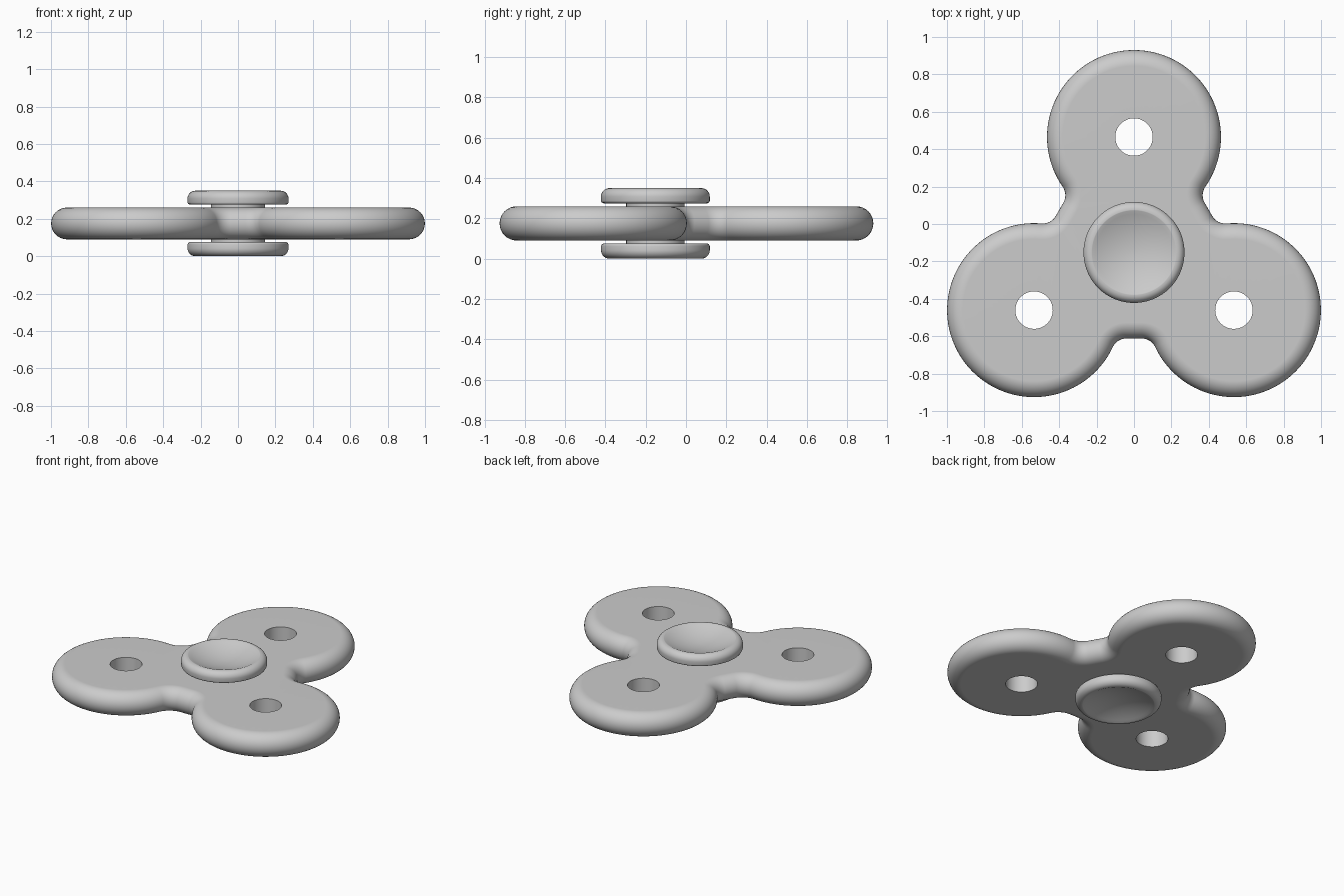
import bpy, bmesh
from math import sin, cos, pi, radians, sqrt
from mathutils import Vector, Matrix

cube = bpy.data.objects.get("Cube")
if cube:
    bpy.data.objects.remove(cube, do_unlink=True)

grey = bpy.data.materials.new("light_grey")
grey.use_nodes = True
grey.diffuse_color = (0.6, 0.6, 0.6, 1)
grey.node_tree.nodes["Principled BSDF"].inputs["Base Color"].default_value = (0.6, 0.6, 0.6, 1)

CENTRE = Vector((0, -0.152, 0))
MID_Z = 0.175           # mid height, the model mirrors about it
HALF = 0.085            # half thickness and edge radius of the body
LOBE_DIST, LOBE_R = 0.617, 0.465
WAIST, FILLET = 0.46, 0.08
HOLE_R = 0.1


def finish(name, bm):
    bmesh.ops.recalc_face_normals(bm, faces=bm.faces)
    mesh = bpy.data.meshes.new(name)
    bm.to_mesh(mesh)
    bm.free()
    mesh.materials.append(grey)
    obj = bpy.data.objects.new(name, mesh)
    bpy.context.collection.objects.link(obj)
    obj.location = CENTRE
    bpy.ops.object.select_all(action='DESELECT')
    obj.select_set(True)
    bpy.context.view_layer.objects.active = obj
    bpy.ops.object.shade_smooth_by_angle(angle=radians(40))
    obj.modifiers.new("even_shading", 'WEIGHTED_NORMAL').keep_sharp = True
    return obj


def polar(angle, r=1.0):
    return Vector((cos(angle) * r, sin(angle) * r, 0))


def arc(centre, r, start, end, steps, side, last=False):
    """Points on an arc paired with their outward normals."""
    count = steps + 1 if last else steps
    angles = [start + (end - start) * i / steps for i in range(count)]
    return [(centre + polar(a, r), polar(a) * side) for a in angles]


def add_ring(bm, points):
    return [bm.verts.new(p) for p in points]


def bridge(bm, a, b):
    for i in range(len(a)):
        j = (i + 1) % len(a)
        bm.faces.new((a[i], a[j], b[j], b[i]))


def ring_edges(bm, ring):
    return [bm.edges.get((ring[i - 1], ring[i])) for i in range(len(ring))]


# Outline of one lobe and the filleted waist after it
n, t = polar(pi / 3), polar(pi / 3 + pi / 2)
lobe = Vector((LOBE_DIST, 0, 0))
rise = WAIST + FILLET - lobe.dot(n)
slide = -lobe.dot(t) - sqrt((LOBE_R + FILLET) ** 2 - rise ** 2)
f1 = n * (WAIST + FILLET) - t * slide
f2 = n * (WAIST + FILLET) + t * slide
phi = Vector((1, 0)).angle_signed((f1 - lobe).to_2d()) * -1
inward = pi / 3 + pi
third = arc(lobe, LOBE_R, -phi, phi, 72, 1)
third += arc(f1, FILLET, phi + pi, inward, 12, -1, last=True)
third += arc(f2, FILLET, inward, 2 * inward - phi - pi, 12, -1)
turns = [Matrix.Rotation(pi / 2 + k * 2 * pi / 3, 3, 'Z') for k in range(3)]
outline = [(m @ p, m @ q) for m in turns for p, q in third]

# Three-lobed body with a fully rounded edge and a hole in each lobe
bm = bmesh.new()
rings = []
for j in range(17):
    a = -pi / 2 + pi * j / 16
    inset, z = HALF * (1 - cos(a)), MID_Z + HALF * sin(a)
    rings.append(add_ring(bm, [p - q * inset + Vector((0, 0, z)) for p, q in outline]))
for low, high in zip(rings, rings[1:]):
    bridge(bm, low, high)
rims = {-1: ring_edges(bm, rings[0]), 1: ring_edges(bm, rings[-1])}
for m in turns:
    pair = []
    for s in (-1, 1):
        up = Vector((0, 0, MID_Z + s * HALF))
        pair.append(add_ring(bm, [m @ lobe + polar(2 * pi * i / 64, HOLE_R) + up for i in range(64)]))
    bridge(bm, *pair)
    rims[-1] += ring_edges(bm, pair[0])
    rims[1] += ring_edges(bm, pair[1])
for edges in rims.values():
    bmesh.ops.triangle_fill(bm, use_beauty=True, edges=edges)
finish("body", bm)


def lathe(name, profile, flip=False):
    """Spin a (radius, height above mid) profile about the vertical axis."""
    bm = bmesh.new()
    sign = -1 if flip else 1
    verts = [bm.verts.new((r, 0, MID_Z + sign * z)) for r, z in profile]
    edges = [bm.edges.new(pair) for pair in zip(verts, verts[1:])]
    bmesh.ops.spin(bm, geom=verts + edges, cent=(0, 0, 0), axis=(0, 0, 1),
                   angle=2 * pi, steps=96, use_duplicate=False)
    bmesh.ops.remove_doubles(bm, verts=bm.verts, dist=1e-5)
    return finish(name, bm)


# Hub joining the two finger caps
lathe("hub", [(0, -0.1), (0.145, -0.1), (0.145, 0.1), (0, 0.1)])

# Finger caps: small lower bevel, large rounded rim, shallow dish
CAP_R, BASE, TOP, ROUND, DISH = 0.27, 0.1, 0.175, 0.042, 0.05
cap = [(0, BASE), (CAP_R - 0.012, BASE), (CAP_R - 0.004, BASE + 0.004), (CAP_R, BASE + 0.012)]
for i in range(11):
    a = pi / 2 * i / 10
    cap.append((CAP_R - ROUND + ROUND * cos(a), TOP - ROUND + ROUND * sin(a)))
rim = CAP_R - ROUND - 0.004
for i in range(13):
    r = rim * (1 - i / 12)
    cap.append((r, TOP - DISH * (1 - (r / rim) ** 2)))
lathe("top_cap", cap)
lathe("bottom_cap", cap, flip=True)
